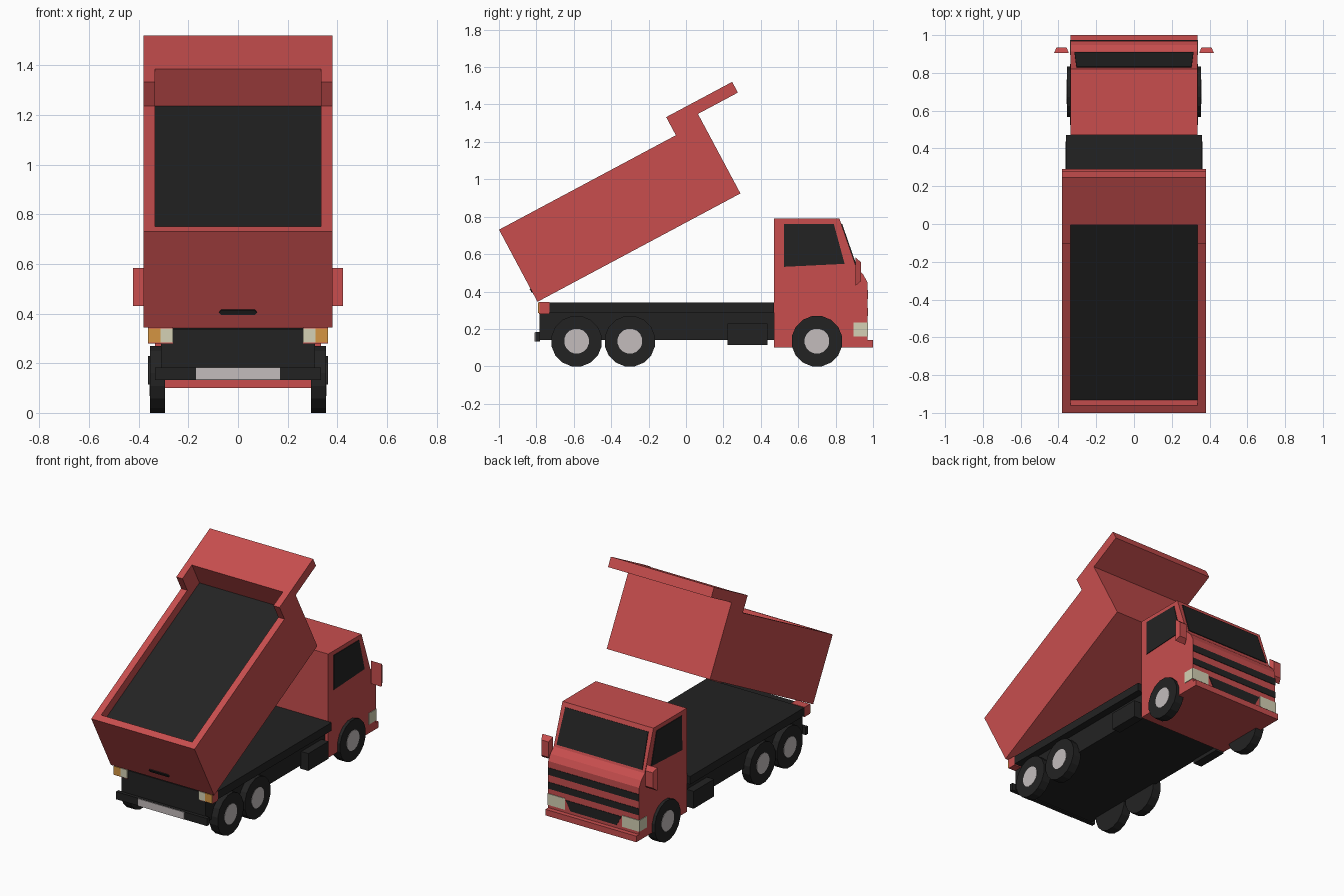
import bpy, bmesh, math
from mathutils import Vector

if "Cube" in bpy.data.objects:
    bpy.data.objects.remove(bpy.data.objects["Cube"])


def material(name, r, g, b):
    m = bpy.data.materials.new(name)
    m.diffuse_color = (r, g, b, 1)
    m.use_nodes = True
    m.node_tree.nodes["Principled BSDF"].inputs["Base Color"].default_value = m.diffuse_color
    return m


RED = material("red_paint", 0.578, 0.076, 0.076)
DARK = material("dark_grey", 0.0165, 0.0165, 0.0165)
GREY = material("light_grey", 0.546, 0.503, 0.503)
CREAM = material("cream_lamp", 0.66, 0.64, 0.46)
ORANGE = material("orange_lamp", 0.66, 0.30, 0.055)


def finish(name, bm, mat):
    bmesh.ops.recalc_face_normals(bm, faces=bm.faces)
    me = bpy.data.meshes.new(name)
    bm.to_mesh(me)
    bm.free()
    me.materials.append(mat)
    ob = bpy.data.objects.new(name, me)
    bpy.context.collection.objects.link(ob)
    return ob


def prism(name, points, vec, mat):
    """Extrude a flat 3D polygon along vec."""
    bm = bmesh.new()
    face = bm.faces.new([bm.verts.new(p) for p in points])
    ext = bmesh.ops.extrude_face_region(bm, geom=[face], use_keep_orig=True)
    verts = [g for g in ext["geom"] if isinstance(g, bmesh.types.BMVert)]
    bmesh.ops.translate(bm, verts=verts, vec=Vector(vec))
    return finish(name, bm, mat)


def profile(name, yz, x0, x1, mat):
    """Side outline in (y, z), extruded from x0 to x1."""
    return prism(name, [(x0, y, z) for y, z in yz], (x1 - x0, 0, 0), mat)


def box(name, x, y, z, mat):
    return profile(name, [(y[0], z[0]), (y[1], z[0]), (y[1], z[1]), (y[0], z[1])],
                   x[0], x[1], mat)


def mirrored(ob):
    mod = ob.modifiers.new("mirror", "MIRROR")
    mod.use_mirror_merge = False
    return ob


def disc(name, radius, x0, x1, y, z, mat, sides=16):
    pts = []
    for i in range(sides):
        a = 2 * math.pi * (i + 0.5) / sides
        pts.append((y + radius * math.cos(a), z + radius * math.sin(a)))
    return profile(name, pts, x0, x1, mat)


# Cab with sloping windscreen, rounded nose and bumper lip
profile("cab", [(0.47, 0.10), (1.0, 0.10), (1.0, 0.14), (0.97, 0.14), (0.97, 0.45),
                (0.948, 0.49), (0.912, 0.525), (0.82, 0.79), (0.47, 0.79)],
        -0.335, 0.335, RED)

# Windscreen plate lying on the slope
def on_slope(x, z):
    return (x, 0.82 + (0.79 - z) * 0.092 / 0.265, z)


prism("windscreen", [on_slope(-0.305, 0.762), on_slope(0.305, 0.762),
                     on_slope(0.315, 0.54), on_slope(-0.315, 0.54)],
      (0, 0.0045, 0.0016), DARK)

# Side windows
mirrored(profile("side_window", [(0.525, 0.762), (0.79, 0.762), (0.848, 0.548), (0.523, 0.532)],
                 0.334, 0.339, DARK))

# Nose stripes, grille and headlights
for i, (z0, z1) in enumerate([(0.268, 0.312), (0.36, 0.407)]):
    box("nose_stripe_%d" % (i + 1), (-0.335, 0.335), (0.969, 0.973), (z0, z1), DARK)
prism("grille", [(-0.205, 0.969, 0.225), (0.205, 0.969, 0.225),
                 (0.17, 0.969, 0.16), (-0.17, 0.969, 0.16)], (0, 0.004, 0), DARK)
mirrored(box("headlight", (0.21, 0.339), (0.895, 0.974), (0.16, 0.235), CREAM))

# Door mirrors: tapered blocks
bm = bmesh.new()
back = [bm.verts.new(p) for p in [(0.345, 0.905, 0.43), (0.423, 0.905, 0.43),
                                  (0.423, 0.905, 0.583), (0.345, 0.905, 0.583)]]
front = [bm.verts.new(p) for p in [(0.357, 0.935, 0.455), (0.41, 0.935, 0.455),
                                   (0.41, 0.935, 0.557), (0.357, 0.935, 0.557)]]
bm.faces.new(back)
bm.faces.new(front)
for i in range(4):
    j = (i + 1) % 4
    bm.faces.new([back[i], back[j], front[j], front[i]])
mirrored(finish("door_mirror", bm, RED))

# Chassis
box("chassis_core", (-0.31, 0.31), (-0.783, 0.47), (0.14, 0.335), DARK)
box("chassis_deck", (-0.36, 0.36), (-0.73, 0.47), (0.288, 0.342), DARK)
mirrored(box("side_toolbox", (0.30, 0.362), (0.222, 0.436), (0.115, 0.23), DARK))

# Tail: bumper, plate, lamp blocks
box("rear_bumper", (-0.335, 0.335), (-0.805, -0.78), (0.133, 0.183), DARK)
box("rear_plate", (-0.17, 0.17), (-0.809, -0.804), (0.134, 0.182), GREY)
mirrored(box("tail_block", (0.262, 0.362), (-0.785, -0.729), (0.28, 0.345), RED))
mirrored(box("tail_lamp_outer", (0.312, 0.362), (-0.79, -0.784), (0.284, 0.34), ORANGE))
mirrored(box("tail_lamp_inner", (0.262, 0.312), (-0.79, -0.784), (0.284, 0.34), CREAM))

# Wheels
for label, y in [("front", 0.70), ("middle", -0.30), ("rear", -0.585)]:
    mirrored(disc(label + "_tyre", 0.137, 0.295, 0.355, y, 0.1345, DARK))
    mirrored(disc(label + "_hub", 0.067, 0.354, 0.357, y, 0.1345, GREY))

# Tipping bed, built level from its rear hinge and then tilted
bed = [
    mirrored(profile("bed_side", [(0, 0), (1.23, 0), (1.23, 0.482), (1.472, 0.482),
                                  (1.472, 0.547), (1.072, 0.547), (1.072, 0.437), (0, 0.437)],
                     0.335, 0.38, RED)),
    profile("bed_front_and_canopy", [(1.185, 0), (1.23, 0), (1.23, 0.482), (1.472, 0.482),
                                     (1.472, 0.547), (1.185, 0.547)], -0.335, 0.335, RED),
    box("bed_tailgate", (-0.335, 0.335), (0, 0.045), (0, 0.437), RED),
    box("bed_floor", (-0.335, 0.335), (0.045, 1.185), (0, 0.05), RED),
    box("bed_load", (-0.335, 0.335), (0.045, 1.185), (0.05, 0.378), DARK),
    prism("tailgate_handle", [(-0.077, 0.001, 0.069), (-0.068, 0.001, 0.08), (0.068, 0.001, 0.08),
                              (0.077, 0.001, 0.069), (0.068, 0.001, 0.058),
                              (-0.068, 0.001, 0.058)], (0, -0.006, 0), DARK),
]
for ob in bed:
    ob.location = (0, -0.794, 0.345)
    ob.rotation_euler = (math.radians(28.1), 0, 0)
